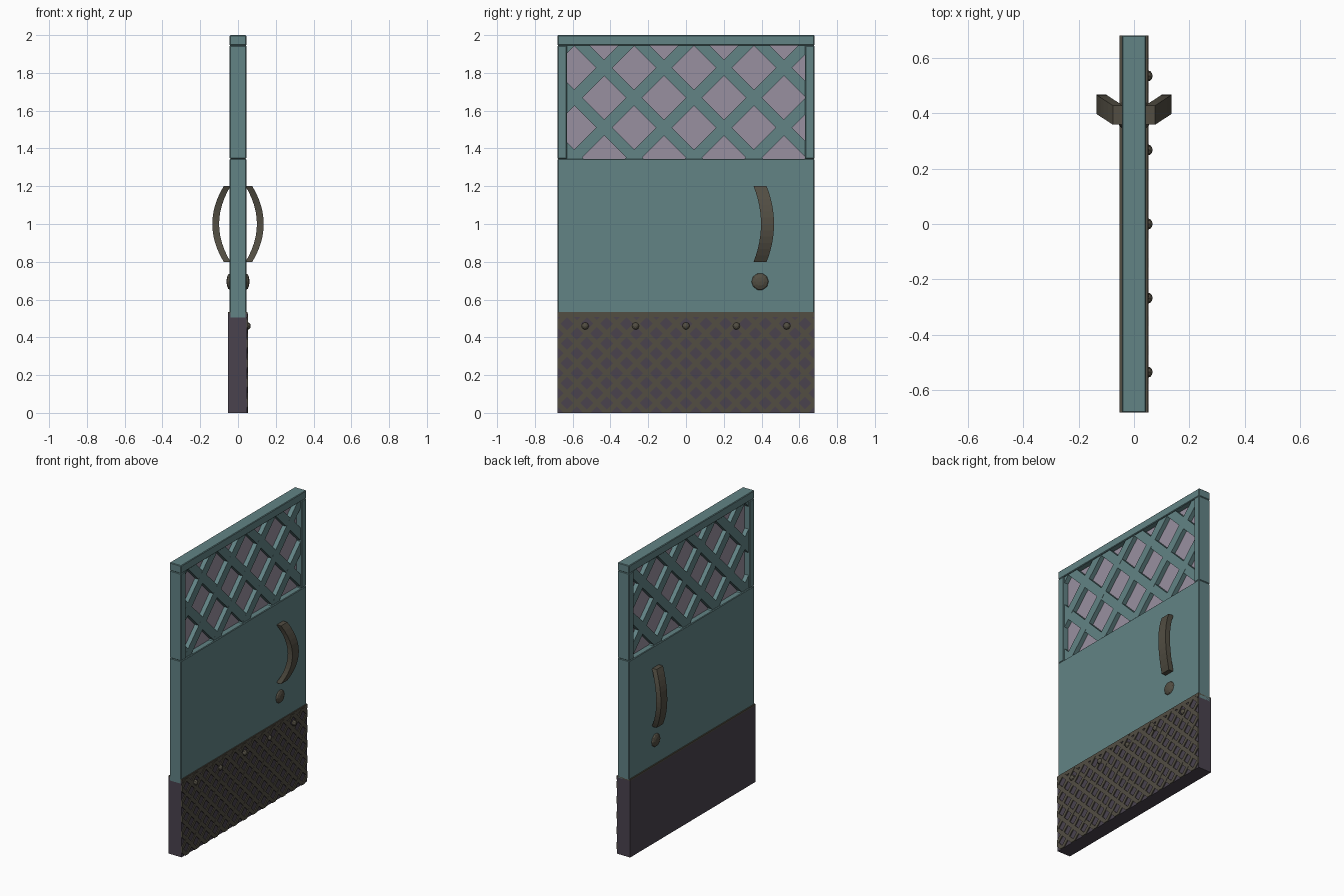
import bpy, bmesh, math
from mathutils import Vector, Matrix

if "Cube" in bpy.data.objects:
    bpy.data.objects.remove(bpy.data.objects["Cube"])


def material(name, rgb):
    m = bpy.data.materials.new(name)
    m.diffuse_color = (*rgb, 1)
    m.use_nodes = True
    m.node_tree.nodes["Principled BSDF"].inputs["Base Color"].default_value = m.diffuse_color
    return m


TEAL = material("teal paint", (0.122, 0.228, 0.235))
GLASS = material("mauve glass", (0.318, 0.278, 0.350))
DARK = material("dark plum metal", (0.068, 0.055, 0.076))
BRONZE = material("olive bronze", (0.084, 0.075, 0.055))


def finish(name, bm, mat, smooth=False):
    bmesh.ops.recalc_face_normals(bm, faces=bm.faces)
    me = bpy.data.meshes.new(name)
    bm.to_mesh(me)
    bm.free()
    me.materials.append(mat)
    ob = bpy.data.objects.new(name, me)
    bpy.context.collection.objects.link(ob)
    if smooth:
        me.polygons.foreach_set("use_smooth", [True] * len(me.polygons))
    return ob


def add_box(bm, lo, hi, rot=None, at=(0, 0, 0)):
    lo, hi = Vector(lo), Vector(hi)
    mat = Matrix.Translation((lo + hi) / 2) @ Matrix.Diagonal((*(hi - lo), 1))
    if rot is not None:
        mat = Matrix.Translation(at) @ rot @ mat
    return bmesh.ops.create_cube(bm, size=1, matrix=mat)["verts"]


def box(name, lo, hi, mat, bevel=0.0):
    bm = bmesh.new()
    add_box(bm, lo, hi)
    if bevel:
        bmesh.ops.bevel(bm, geom=bm.edges[:], offset=bevel, segments=1, affect='EDGES')
    return finish(name, bm, mat)


def lattice(name, x, ys, zs, cross, pitch, width, mat):
    """Diagonal bars through a crossing point, trimmed to a rectangle."""
    bm = bmesh.new()
    for sign in (1, -1):
        rot = Matrix.Rotation(sign * math.pi / 4, 4, 'X')
        inset = 0.0004 if sign < 0 else 0
        for i in range(-30, 31):
            c = cross[0] + i * pitch
            # skip bars that never reach the rectangle
            reach = [c + s * (z - cross[1]) for z in zs for s in (sign,)]
            if max(reach) < ys[0] - width or min(reach) > ys[1] + width:
                continue
            part = bmesh.new()
            add_box(part, (x[0] + inset, -3, -width / 2), (x[1] - inset, 3, width / 2),
                    rot, (0, c, cross[1]))
            for co, no in (((0, ys[0], 0), (0, -1, 0)), ((0, ys[1], 0), (0, 1, 0)),
                           ((0, 0, zs[0]), (0, 0, -1)), ((0, 0, zs[1]), (0, 0, 1))):
                bmesh.ops.bisect_plane(part, geom=part.verts[:] + part.edges[:] + part.faces[:],
                                       plane_co=co, plane_no=no, clear_outer=True)
                rim = [e for e in part.edges if e.is_boundary]
                if rim:
                    bmesh.ops.holes_fill(part, edges=rim)
            tmp = bpy.data.meshes.new("tmp")
            part.to_mesh(tmp)
            part.free()
            bm.from_mesh(tmp)
            bpy.data.meshes.remove(tmp)
    return finish(name, bm, mat)


def dome(name, at, r, depth, segs, mat):
    bm = bmesh.new()
    bmesh.ops.create_uvsphere(bm, u_segments=segs, v_segments=6, radius=1,
                              matrix=Matrix.Translation(at) @ Matrix.Diagonal((depth, r, r, 1))
                              @ Matrix.Rotation(math.pi / 2, 4, 'Y'))
    return finish(name, bm, mat)


# Door frame and middle panel
T, W = 0.044, 0.68
box("middle_panel", (-T, -W, 0.50), (T, W, 1.345), TEAL, 0.004)
box("top_rail", (-T, -W, 1.945), (T, W, 2.0), TEAL, 0.004)
for side, s in (("left", -1), ("right", 1)):
    a, b = sorted((s * 0.63, s * W))
    box(f"{side}_stile", (-T, a, 1.345), (T, b, 1.945), TEAL, 0.004)

# Window with lattice
box("window_glass", (-0.005, -0.635, 1.34), (0.005, 0.635, 1.95), GLASS)
lattice("window_lattice", (-0.035, 0.035), (-0.632, 0.632), (1.343, 1.947),
        (-0.116, 1.51), 0.317, 0.06, TEAL)

# Kick plate: plum body, bronze cap and raised tread on one side
box("kick_plate", (-0.052, -W, 0), (0.047, W, 0.525), DARK)
box("kick_cap", (-0.052, -W, 0.525), (0.050, W, 0.535), BRONZE)
box("kick_top_strip", (0.046, -W, 0.507), (0.0505, W, 0.53), BRONZE)
lattice("kick_tread", (0.045, 0.053), (-W, W), (0, 0.525), (0, 0.0), 0.105, 0.026, BRONZE)
for i in range(-2, 3):
    dome(f"kick_bolt_{i + 3}", (0.050, i * 0.267, 0.46), 0.02, 0.017, 8, BRONZE)

# Handles bowed outward and sideways, with a lock knob below, on both faces
for side, s in (("inner", -1), ("outer", 1)):
    bm = bmesh.new()
    rings = []
    n = 12
    for i in range(n + 1):
        t = 2 * i / n - 1
        bow = 1 - t * t
        x0, y0, z = 0.040 + 0.060 * bow, 0.358 + 0.039 * bow, 1.0 + 0.2 * t
        rings.append([bm.verts.new((s * (x0 + dx), y0 + dy, z))
                      for dx, dy in ((0, 0), (0.036, 0), (0.036, 0.069), (0, 0.069))])
    for p, q in zip(rings, rings[1:]):
        for k in range(4):
            bm.faces.new((p[k], p[(k + 1) % 4], q[(k + 1) % 4], q[k]))
    bm.faces.new(rings[0])
    bm.faces.new(rings[-1])
    finish(f"{side}_handle", bm, BRONZE)
    dome(f"{side}_lock_knob", (s * 0.043, 0.392, 0.695), 0.046, 0.018, 10, BRONZE)
